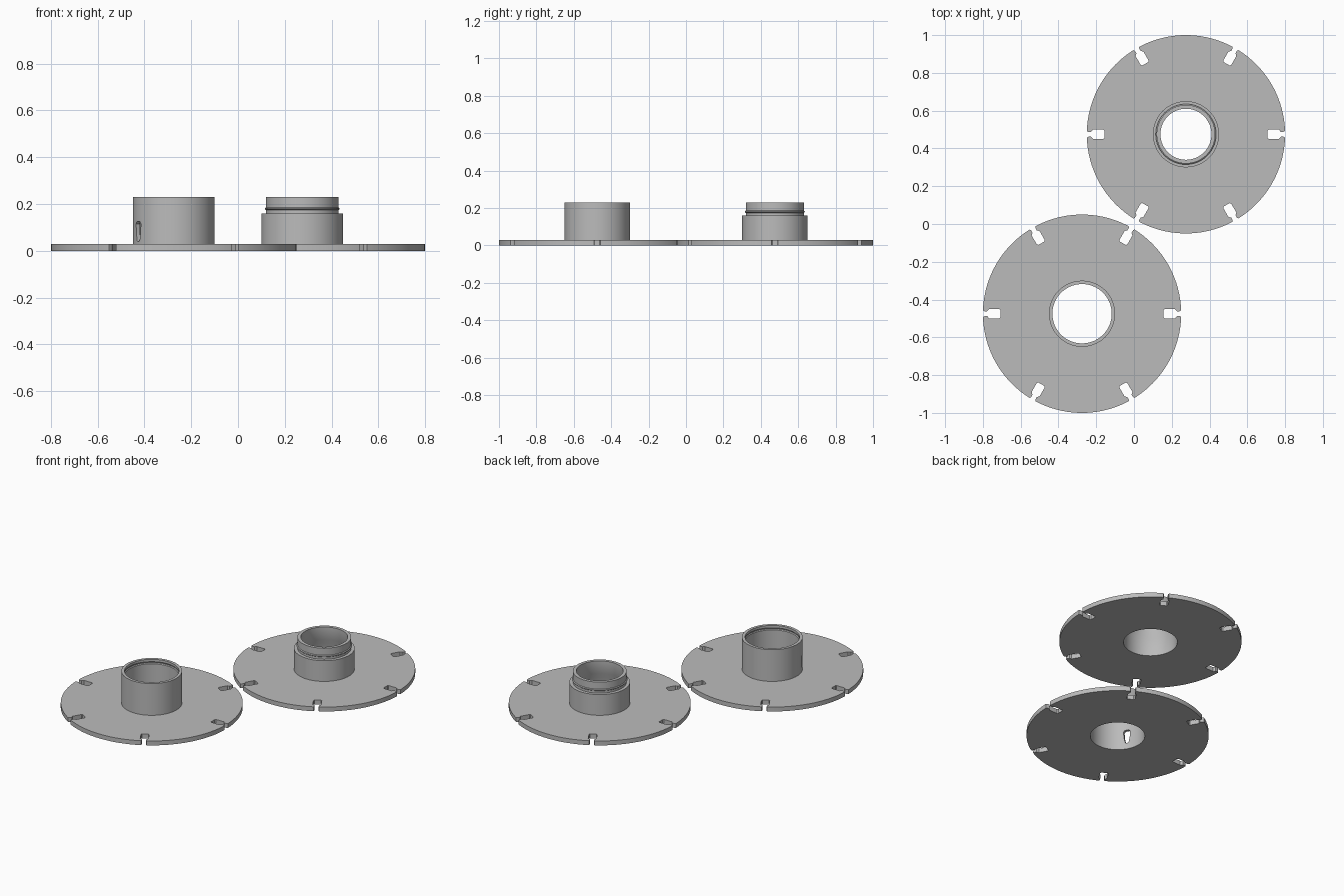
import bpy, bmesh
from math import cos, sin, pi, radians
from mathutils import Matrix

cube = bpy.data.objects.get("Cube")
if cube:
    bpy.data.objects.remove(cube)

grey = bpy.data.materials.new("plain grey")
grey.use_nodes = True
grey.diffuse_color = (0.5, 0.5, 0.5, 1)
grey.node_tree.nodes["Principled BSDF"].inputs["Base Color"].default_value = (0.5, 0.5, 0.5, 1)

RIM, HUB, PLATE, TOP = 0.525, 0.175, 0.028, 0.23
SEGMENTS = 120


def make_object(name, bm):
    bmesh.ops.recalc_face_normals(bm, faces=bm.faces)
    mesh = bpy.data.meshes.new(name)
    bm.to_mesh(mesh)
    bm.free()
    mesh.materials.append(grey)
    obj = bpy.data.objects.new(name, mesh)
    bpy.context.collection.objects.link(obj)
    return obj


def revolve(name, profile):
    """Turn a closed (radius, height) profile into a solid ring."""
    bm = bmesh.new()
    rings = [[bm.verts.new((r * cos(2 * pi * i / SEGMENTS), r * sin(2 * pi * i / SEGMENTS), z))
              for r, z in profile] for i in range(SEGMENTS)]
    n = len(profile)
    for i in range(SEGMENTS):
        a, b = rings[i], rings[(i + 1) % SEGMENTS]
        for j in range(n):
            k = (j + 1) % n
            bm.faces.new((a[j], b[j], b[k], a[k]))
    return make_object(name, bm)


def add_prism(bm, points, depth, matrix):
    """Extrude a flat outline along its local z and place it."""
    face = bm.faces.new([bm.verts.new(matrix @ p) for p in points])
    step = matrix.to_3x3().col[2] * depth
    new = bmesh.ops.extrude_face_region(bm, geom=[face])["geom"]
    bmesh.ops.translate(bm, vec=step, verts=[v for v in new if isinstance(v, bmesh.types.BMVert)])


def mirrored(half):
    """Close a half outline by mirroring it over its x axis."""
    from mathutils import Vector
    return [Vector((x, y, 0)) for x, y in half] + [Vector((x, -y, 0)) for x, y in reversed(half)]


def cut(obj, bm):
    cutter = make_object("cutter", bm)
    cutter.hide_render = True
    mod = obj.modifiers.new("cut", "BOOLEAN")
    mod.operation, mod.solver, mod.object = "DIFFERENCE", "EXACT", cutter
    bpy.ops.object.select_all(action="DESELECT")
    bpy.context.view_layer.objects.active = obj
    obj.select_set(True)
    bpy.ops.object.modifier_apply(modifier=mod.name)
    bpy.data.objects.remove(cutter)


def finish(obj, x, y):
    # Six keyhole notches around the rim
    notch = mirrored([(0.431, 0.018), (0.437, 0.024), (0.492, 0.024), (0.502, 0.013),
                      (0.517, 0.013), (0.535, 0.022)])
    bm = bmesh.new()
    for i in range(6):
        place = Matrix.Rotation(radians(60 * i), 4, "Z") @ Matrix.Translation((0, 0, -0.02))
        add_prism(bm, notch, 0.08, place)
    cut(obj, bm)
    obj.location = (x, y, 0)
    bpy.ops.object.shade_smooth_by_angle(angle=radians(30))


# Socket half: straight hub with a snap groove inside the mouth
socket = revolve("socket_half", [
    (0.157, 0), (RIM, 0), (RIM, PLATE), (HUB, PLATE), (HUB, TOP), (0.157, TOP),
    (0.157, 0.215), (0.161, 0.21), (0.161, 0.206), (0.157, 0.201)])

# Tapered filament hole through the socket hub wall
hole = mirrored([(0.04, 0.007), (0.045, 0.011), (0.08, 0.018), (0.115, 0.02), (0.125, 0.012)])
bm = bmesh.new()
upright = Matrix.Rotation(radians(210), 4, "Z") @ Matrix.Translation((0.12, 0, 0)) \
    @ Matrix.Rotation(radians(-90), 4, "Y") @ Matrix.Scale(-1, 4, (0, 0, 1))
add_prism(bm, hole, 0.1, upright)
cut(socket, bm)
finish(socket, -0.275, -0.475)

# Plug half: stepped hub with a snap ridge on its neck and a tapered bore
plug = revolve("plug_half", [
    (0.155, 0), (RIM, 0), (RIM, PLATE), (HUB, PLATE), (HUB, 0.16), (0.155, 0.16),
    (0.155, 0.174), (0.16, 0.178), (0.16, 0.182), (0.155, 0.186), (0.155, TOP),
    (0.135, TOP), (0.135, 0.15), (0.155, 0.115)])
finish(plug, 0.275, 0.475)
